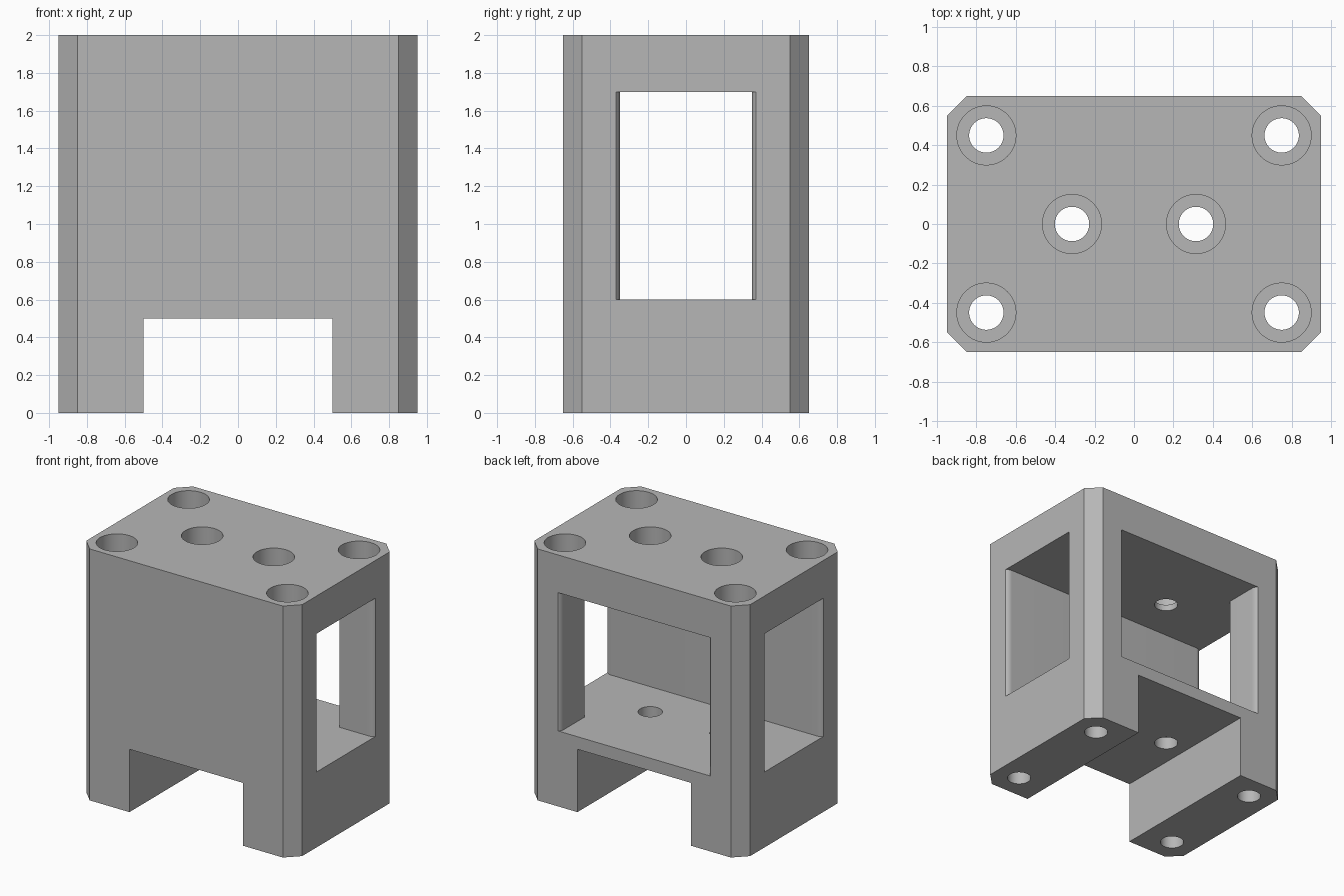
import bpy
import bmesh
import math

cube = bpy.data.objects.get("Cube")
if cube:
    bpy.data.objects.remove(cube, do_unlink=True)

grey = bpy.data.materials.new("plain grey")
grey.use_nodes = True
grey.diffuse_color = (0.47, 0.47, 0.47, 1)
grey.node_tree.nodes["Principled BSDF"].inputs["Base Color"].default_value = grey.diffuse_color


def prism(name, outline, z0, z1):
    """Extrude a plan outline from z0 up to z1."""
    bm = bmesh.new()
    face = bm.faces.new([bm.verts.new((x, y, z0)) for x, y in outline])
    top = bmesh.ops.extrude_face_region(bm, geom=[face])["geom"]
    verts = [v for v in top if isinstance(v, bmesh.types.BMVert)]
    bmesh.ops.translate(bm, verts=verts, vec=(0, 0, z1 - z0))
    bmesh.ops.recalc_face_normals(bm, faces=bm.faces)
    mesh = bpy.data.meshes.new(name)
    bm.to_mesh(mesh)
    bm.free()
    mesh.materials.append(grey)
    obj = bpy.data.objects.new(name, mesh)
    bpy.context.collection.objects.link(obj)
    return obj


def circle(cx, cy, r, n=48):
    return [(cx + r * math.cos(2 * math.pi * i / n),
             cy + r * math.sin(2 * math.pi * i / n)) for i in range(n)]


def cut(target, cutter):
    """Subtract the cutter from the target and discard it."""
    cutter.hide_render = True
    mod = target.modifiers.new("cut", "BOOLEAN")
    mod.operation = "DIFFERENCE"
    mod.solver = "EXACT"
    mod.object = cutter
    bpy.context.view_layer.objects.active = target
    bpy.ops.object.modifier_apply(modifier=mod.name)
    bpy.data.objects.remove(cutter, do_unlink=True)


def flare(n=6):
    """Rounded opening edge: (depth from outer face, widening) pairs, going outward."""
    depth, radius = 0.045, 0.06
    end = math.asin(depth / radius)
    return [(depth - radius * math.sin(end * i / n),
             radius * (1 - math.cos(end * i / n))) for i in range(n + 1)]


# Chamfered block
W, D, H, C = 0.95, 0.65, 2.0, 0.1
block = prism("bracket_block", [
    (W - C, -D), (W, C - D), (W, D - C), (W - C, D),
    (C - W, D), (-W, D - C), (-W, C - D), (C - W, -D)], 0, H)

# Channel under the block, running front to back
cut(block, prism("channel_cutter", [(-0.5, -1), (0.5, -1), (0.5, 1), (-0.5, 1)], -0.1, 0.5))

# Chamber open to both sides and the back, with a solid front wall
side = [(W - d, 0.35 + w) for d, w in flare()] + [(W + 0.1, 0.37)]
back = [(0.65 + w, D - d) for d, w in flare()] + [(0.67, D + 0.1)]
half = [(x, -y) for x, y in side] + side[::-1] + [(0.65, 0.35)] + back
chamber = half + [(-x, y) for x, y in reversed(half)]
cut(block, prism("chamber_cutter", chamber, 0.6, 1.7))

# Through holes with counterbores in the top
holes = [(sx * 0.75, sy * 0.45) for sx in (-1, 1) for sy in (-1, 1)]
holes += [(-0.315, 0), (0.315, 0)]
for x, y in holes:
    cut(block, prism("counterbore_cutter", circle(x, y, 0.15), 1.75, 2.1))
    cut(block, prism("hole_cutter", circle(x, y, 0.0875), -0.1, 2.1))

# Smooth the round walls, keep the edges crisp
bpy.ops.object.select_all(action="DESELECT")
block.select_set(True)
bpy.context.view_layer.objects.active = block
bpy.ops.object.shade_smooth_by_angle(angle=math.radians(25))
